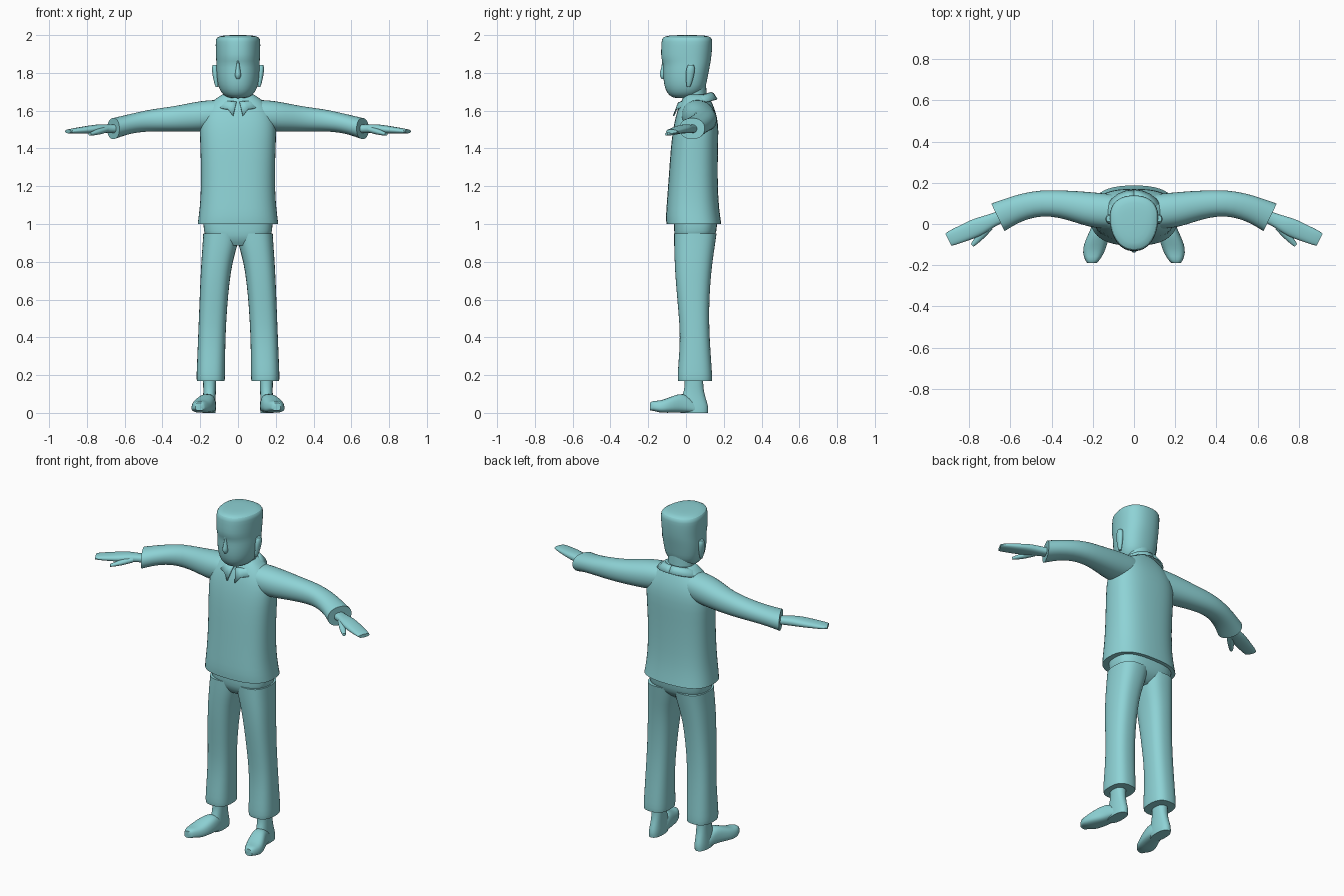
import bpy, bmesh, math
from mathutils import Vector

mat = bpy.data.materials.new("pale teal")
mat.diffuse_color = (0.27, 0.65, 0.67, 1)


def finish(name, bm, mirror=False, sub=1, angle=50):
    """Turn a bmesh into a smooth-shaded, optionally mirrored object."""
    bmesh.ops.recalc_face_normals(bm, faces=bm.faces)
    me = bpy.data.meshes.new(name)
    bm.to_mesh(me)
    bm.free()
    me.materials.append(mat)
    ob = bpy.data.objects.new(name, me)
    bpy.context.collection.objects.link(ob)
    bpy.ops.object.select_all(action='DESELECT')
    ob.select_set(True)
    bpy.context.view_layer.objects.active = ob
    bpy.ops.object.shade_smooth_by_angle(angle=math.radians(angle))
    if mirror:
        ob.modifiers.new("mirror", 'MIRROR').use_mirror_merge = False
    if sub:
        s = ob.modifiers.new("smooth", 'SUBSURF')
        s.levels = s.render_levels = sub
    return ob


def loft(name, rings, n=20, power=2.0, taper=0.0, mirror=False, sub=1, crease=True):
    """Skin rings given as (centre, u half-axis, v half-axis)."""
    bm = bmesh.new()
    loops = []
    for c, u, v in rings:
        c, u, v = Vector(c), Vector(u), Vector(v)
        loop = []
        for i in range(n):
            a = 2 * math.pi * (i + 0.5) / n
            co, si = math.cos(a), math.sin(a)
            p = math.copysign(abs(co) ** (2 / power), co)
            q = math.copysign(abs(si) ** (2 / power), si)
            loop.append(bm.verts.new(c + u * p * (1 + taper * q) + v * q))
        loops.append(loop)
    for a, b in zip(loops, loops[1:]):
        for i in range(n):
            bm.faces.new((a[i], a[(i + 1) % n], b[(i + 1) % n], b[i]))
    caps = [bm.faces.new(loops[0]), bm.faces.new(loops[-1])]
    if crease:
        layer = bm.edges.layers.float.new("crease_edge")
        for f in caps:
            for e in f.edges:
                e[layer] = 1.0
    return finish(name, bm, mirror, sub)


def upright(name, rows, **kw):
    """Loft of horizontal rings: (z, x min, x max, y min, y max)."""
    return loft(name, [(((x0 + x1) / 2, (y0 + y1) / 2, z),
                        ((x1 - x0) / 2, 0, 0), (0, (y1 - y0) / 2, 0))
                       for z, x0, x1, y0, y1 in rows], **kw)


def limb(name, rows, **kw):
    """Loft along a path: (x, y, z, half width, half height)."""
    pts = [Vector(r[:3]) for r in rows]
    rings = []
    for i, r in enumerate(rows):
        t = pts[min(i + 1, len(pts) - 1)] - pts[max(i - 1, 0)]
        t.z = 0
        side = Vector((0, 0, 1)).cross(t.normalized())
        rings.append((pts[i], side * r[3], Vector((0, 0, r[4]))))
    return loft(name, rings, mirror=True, **kw)


# Shirt body with flared hem, and sleeves
upright("shirt", [
    (1.00, -.215, .215, -.105, .188), (1.04, -.21, .21, -.108, .182),
    (1.12, -.20, .20, -.102, .172), (1.25, -.196, .196, -.092, .168),
    (1.40, -.20, .20, -.082, .170), (1.50, -.205, .205, -.070, .174),
    (1.57, -.195, .195, -.055, .165), (1.62, -.165, .165, -.04, .148),
    (1.66, -.125, .125, -.02, .13), (1.685, -.085, .085, -.005, .115)],
    n=24, power=2.6)
limb("sleeve", [
    (.04, .055, 1.585, .08, .075), (.12, .06, 1.577, .088, .082),
    (.20, .068, 1.570, .087, .083), (.28, .085, 1.562, .077, .074),
    (.36, .098, 1.555, .067, .066), (.45, .102, 1.550, .064, .060),
    (.53, .087, 1.539, .065, .054), (.60, .061, 1.523, .068, .053),
    (.66, .032, 1.505, .076, .057)], n=16, power=2.2)

# Hands: wrist and flat mitten, plus thumb
limb("hand", [
    (.62, .045, 1.505, .032, .024), (.68, .022, 1.503, .031, .022),
    (.72, .002, 1.505, .040, .025), (.77, -.020, 1.502, .047, .023),
    (.83, -.046, 1.496, .042, .018), (.88, -.066, 1.492, .039, .014),
    (.90, -.076, 1.490, .034, .010)], n=14, power=2.4)
limb("thumb", [
    (.70, -.012, 1.500, .02, .018), (.735, -.050, 1.490, .021, .018),
    (.765, -.082, 1.481, .016, .013), (.785, -.104, 1.476, .010, .008)], n=10)

# Trousers: hips and two legs
upright("hips", [
    (.885, -.09, .09, -.035, .10), (.92, -.17, .17, -.060, .148),
    (.96, -.184, .184, -.064, .163), (1.03, -.184, .184, -.064, .168)],
    n=24, power=2.8)
upright("trouser_leg", [
    (.168, .07, .218, -.043, .138), (.185, .068, .221, -.046, .140),
    (.25, .068, .218, -.042, .136), (.40, .066, .212, -.030, .125),
    (.55, .058, .206, -.042, .122), (.70, .044, .200, -.056, .130),
    (.80, .028, .195, -.061, .141), (.88, .004, .189, -.064, .153),
    (.95, -.01, .185, -.064, .163)], n=20, power=2.6, mirror=True)

# Ankles and heels
upright("ankle", [
    (.0, .118, .190, -.03, .118), (.03, .115, .190, -.04, .122),
    (.07, .118, .186, -.03, .108), (.12, .116, .184, -.01, .094),
    (.16, .114, .186, -.008, .092), (.22, .114, .186, -.008, .092)],
    n=14, power=2.4, mirror=True)

# Shoes: low wedge turned outward, as (centre x, y, half width, height)
shoe = [(.155, .06, .030, .045), (.157, .02, .040, .085), (.162, -.02, .046, .105),
        (.174, -.06, .053, .094), (.187, -.10, .057, .078), (.197, -.14, .052, .064),
        (.202, -.175, .036, .053), (.204, -.19, .022, .042)]
loft("shoe", [((x, y, max(h / 2, .012 + h / 2 if y < -.17 else 0)), (w, 0, 0), (0, 0, h / 2))
              for x, y, w, h in shoe], n=16, power=2.8, taper=-.12, mirror=True)

# Neck and flat-topped head, narrower toward the face
upright("neck", [
    (1.62, -.08, .08, -.01, .112), (1.67, -.078, .078, -.01, .110),
    (1.75, -.08, .08, -.02, .108)], n=16)
upright("head", [
    (1.665, -.045, .045, -.065, .03), (1.682, -.078, .078, -.092, .07),
    (1.715, -.100, .100, -.112, .103), (1.76, -.110, .110, -.120, .112),
    (1.81, -.114, .114, -.122, .122), (1.85, -.114, .114, -.121, .130),
    (1.875, -.115, .115, -.133, .134), (1.92, -.117, .117, -.133, .139),
    (1.97, -.118, .118, -.130, .141), (1.987, -.114, .114, -.126, .137),
    (1.998, -.085, .085, -.10, .11), (2.0, -.03, .03, -.03, .04)],
    n=24, power=2.3, taper=.14, crease=False)

# Nose and ears
upright("nose", [
    (1.768, -.008, .008, -.130, -.10), (1.782, -.018, .018, -.141, -.10),
    (1.80, -.016, .016, -.140, -.10), (1.84, -.009, .009, -.128, -.10),
    (1.87, -.008, .008, -.128, -.10)], n=10)
upright("ear", [
    (1.725, .104, .118, .004, .022), (1.745, .104, .127, .000, .032),
    (1.79, .104, .136, -.003, .045), (1.825, .104, .141, .000, .050),
    (1.842, .108, .135, .010, .042)], n=10, mirror=True)

# Open collar: a folded band on each side, ending in a front point
bm = bmesh.new()
rows = []
steps = 10
for i in range(steps + 1):
    a = math.pi * (0.03 + 0.97 * i / steps)
    s, c = math.sin(a), math.cos(a)
    back = (1 - c) / 2
    top = (.082 * s, .052 - .080 * c, 1.645 + .05 * back)
    mid = (.100 * s, .052 - .092 * c, 1.640 + .05 * back)
    low = (.135 * s, .052 - .112 * c, 1.605 + .055 * back)
    if i == 0:
        low = (.026, -.066, 1.572)
    rows.append([bm.verts.new(p) for p in (top, mid, low)])
for p, q in zip(rows, rows[1:]):
    for k in range(2):
        bm.faces.new((p[k], q[k], q[k + 1], p[k + 1]))
collar = finish("collar", bm, mirror=True, sub=0)
solid = collar.modifiers.new("thickness", 'SOLIDIFY')
solid.thickness = .008
solid.offset = 0
